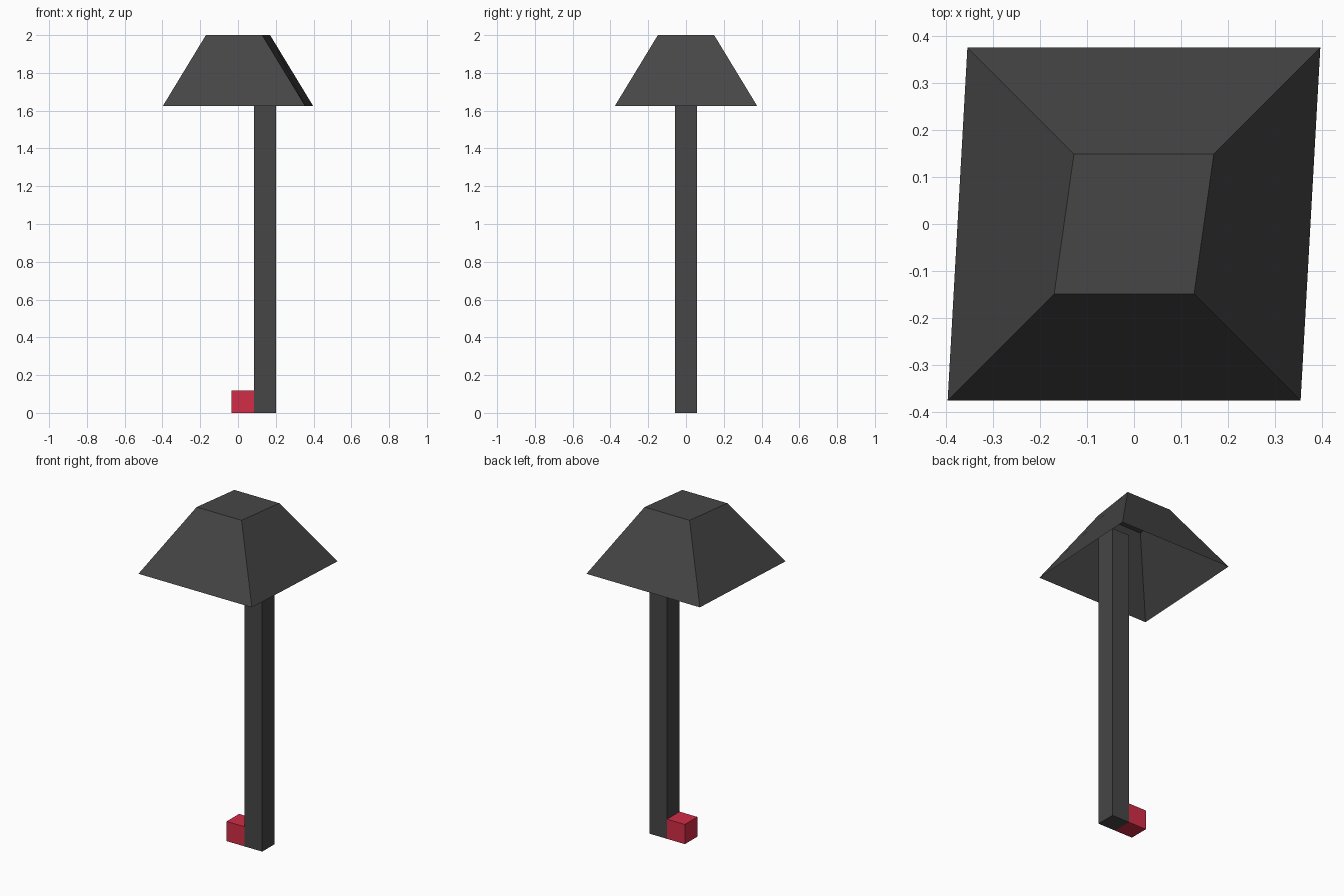
import bpy
import bmesh

cube = bpy.data.objects.get("Cube")
if cube:
    bpy.data.objects.remove(cube, do_unlink=True)


def material(name, rgb):
    mat = bpy.data.materials.new(name)
    mat.use_nodes = True
    mat.diffuse_color = (*rgb, 1)
    mat.node_tree.nodes["Principled BSDF"].inputs["Base Color"].default_value = (*rgb, 1)
    return mat


def finish(name, bm, mat):
    bmesh.ops.recalc_face_normals(bm, faces=bm.faces)
    mesh = bpy.data.meshes.new(name)
    bm.to_mesh(mesh)
    bm.free()
    mesh.materials.append(mat)
    obj = bpy.data.objects.new(name, mesh)
    bpy.context.collection.objects.link(obj)
    return obj


def box(name, low, high, mat):
    bm = bmesh.new()
    bmesh.ops.create_cube(bm, size=1)
    for v in bm.verts:
        v.co = [lo if c < 0 else hi for c, lo, hi in zip(v.co, low, high)]
    return finish(name, bm, mat)


charcoal = material("charcoal", (0.061, 0.061, 0.061))
red = material("red", (0.64, 0.026, 0.061))

# Post and the foot switch beside it
HALF = 0.059
box("post", (0.084, -HALF, 0), (0.202, HALF, 1.8), charcoal)
box("foot_switch", (-0.034, -HALF, 0), (0.084, HALF, 0.118), red)

# Hollow, slightly skewed shade, open underneath
SKEW = 0.021
bm = bmesh.new()
rings = []
for half, z in ((0.376, 1.626), (0.149, 2.0)):
    rings.append([bm.verts.new((sx * half + sy * SKEW, sy * half, z))
                  for sx, sy in ((-1, -1), (1, -1), (1, 1), (-1, 1))])
bottom, top = rings
for i in range(4):
    j = (i + 1) % 4
    bm.faces.new((bottom[i], bottom[j], top[j], top[i]))
bm.faces.new(top)
finish("shade", bm, charcoal)
